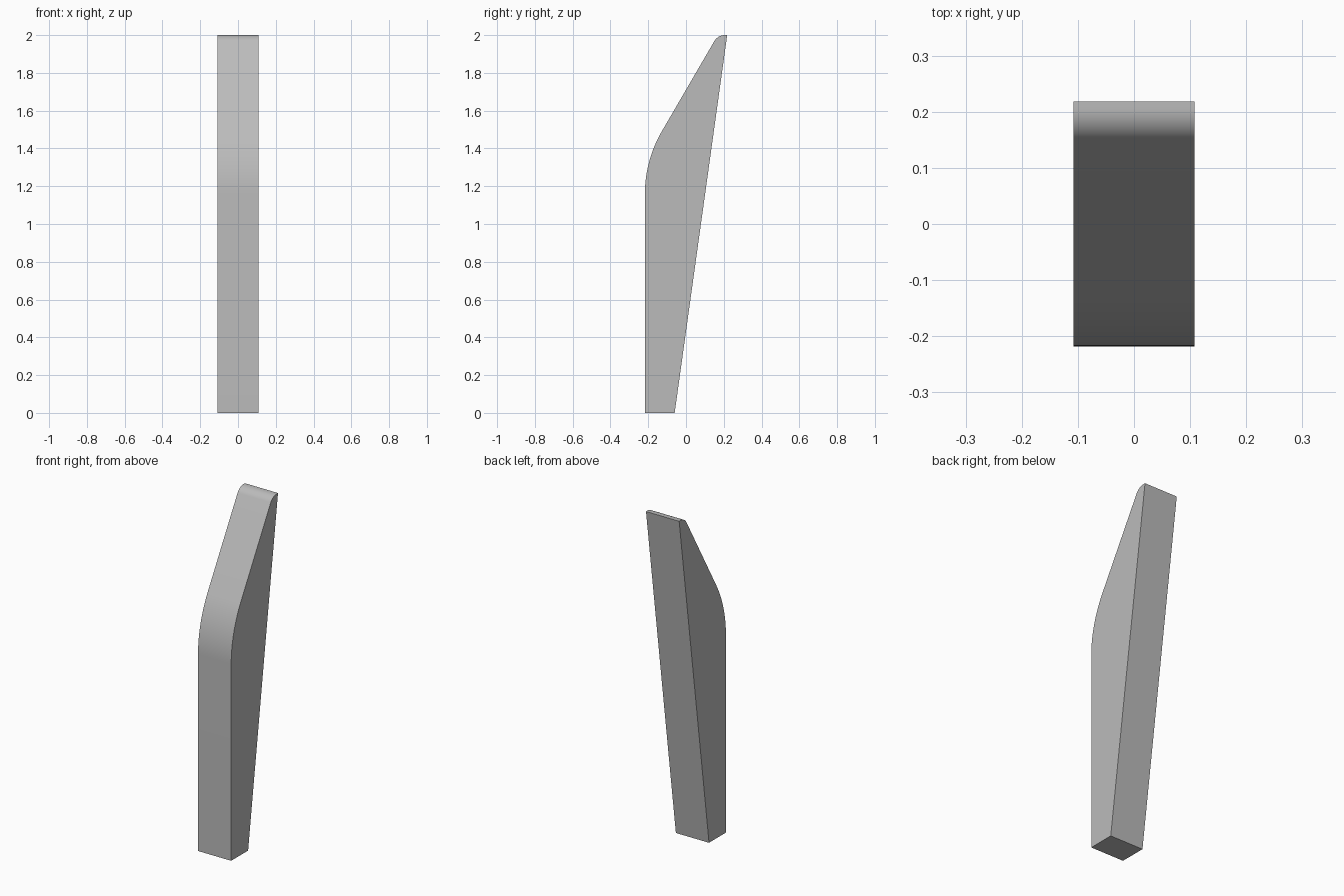
import bpy
import bmesh
from math import sin, cos, tan, radians
from mathutils import Vector

cube = bpy.data.objects.get("Cube")
if cube:
    bpy.data.objects.remove(cube, do_unlink=True)

HALF_WIDTH = 0.108
FRONT, BACK, TOP = -0.218, 0.218, 2.0
BEND_Z = 1.336                 # height where the upright front meets the slope
LEAN = radians(30.2)           # slope, measured from vertical


def fillet(corner, before, after, setback, steps):
    """Circular arc that rounds a profile corner, in (y, z)."""
    corner = Vector(corner)
    u = (Vector(before) - corner).normalized()
    v = (Vector(after) - corner).normalized()
    half = u.angle(v) / 2
    centre = corner + (u + v).normalized() * setback / cos(half)
    start = corner + u * setback - centre
    end = corner + v * setback - centre
    sweep = start.angle(end)
    return [centre + (start * sin(sweep * (1 - i / steps))
                      + end * sin(sweep * i / steps)) / sin(sweep)
            for i in range(steps + 1)]


# Side profile: flat foot, leaning back, rounded tip and bent front
bend = (FRONT, BEND_Z)
tip = (FRONT + (TOP - BEND_Z) * tan(LEAN), TOP)
foot_front, foot_back, top_back = (FRONT, 0), (-0.06, 0), (BACK, TOP)
profile = [foot_front, foot_back, top_back]
profile += fillet(tip, top_back, bend, 0.037, 12)
profile += fillet(bend, tip, foot_front, 0.18, 16)

# Extrude the profile across the width
bm = bmesh.new()
side = bm.faces.new([bm.verts.new((-HALF_WIDTH, y, z)) for y, z in profile])
extruded = bmesh.ops.extrude_face_region(bm, geom=[side])["geom"]
bmesh.ops.translate(bm, vec=(2 * HALF_WIDTH, 0, 0),
                    verts=[g for g in extruded if isinstance(g, bmesh.types.BMVert)])
if not any(f.calc_center_median().x < -HALF_WIDTH * 0.99 for f in bm.faces):
    bm.faces.new([v for v in bm.verts if v.co.x < 0])
bmesh.ops.recalc_face_normals(bm, faces=bm.faces)

mesh = bpy.data.meshes.new("leg")
bm.to_mesh(mesh)
bm.free()
leg = bpy.data.objects.new("leg", mesh)
bpy.context.collection.objects.link(leg)

# Plain grey finish
grey = bpy.data.materials.new("light_grey")
grey.use_nodes = True
colour = (0.5, 0.5, 0.5, 1)
grey.diffuse_color = colour
grey.node_tree.nodes["Principled BSDF"].inputs["Base Color"].default_value = colour
mesh.materials.append(grey)

# Smooth bends, crisp edges
bpy.ops.object.select_all(action="DESELECT")
leg.select_set(True)
bpy.context.view_layer.objects.active = leg
bpy.ops.object.shade_smooth_by_angle(angle=radians(25))
